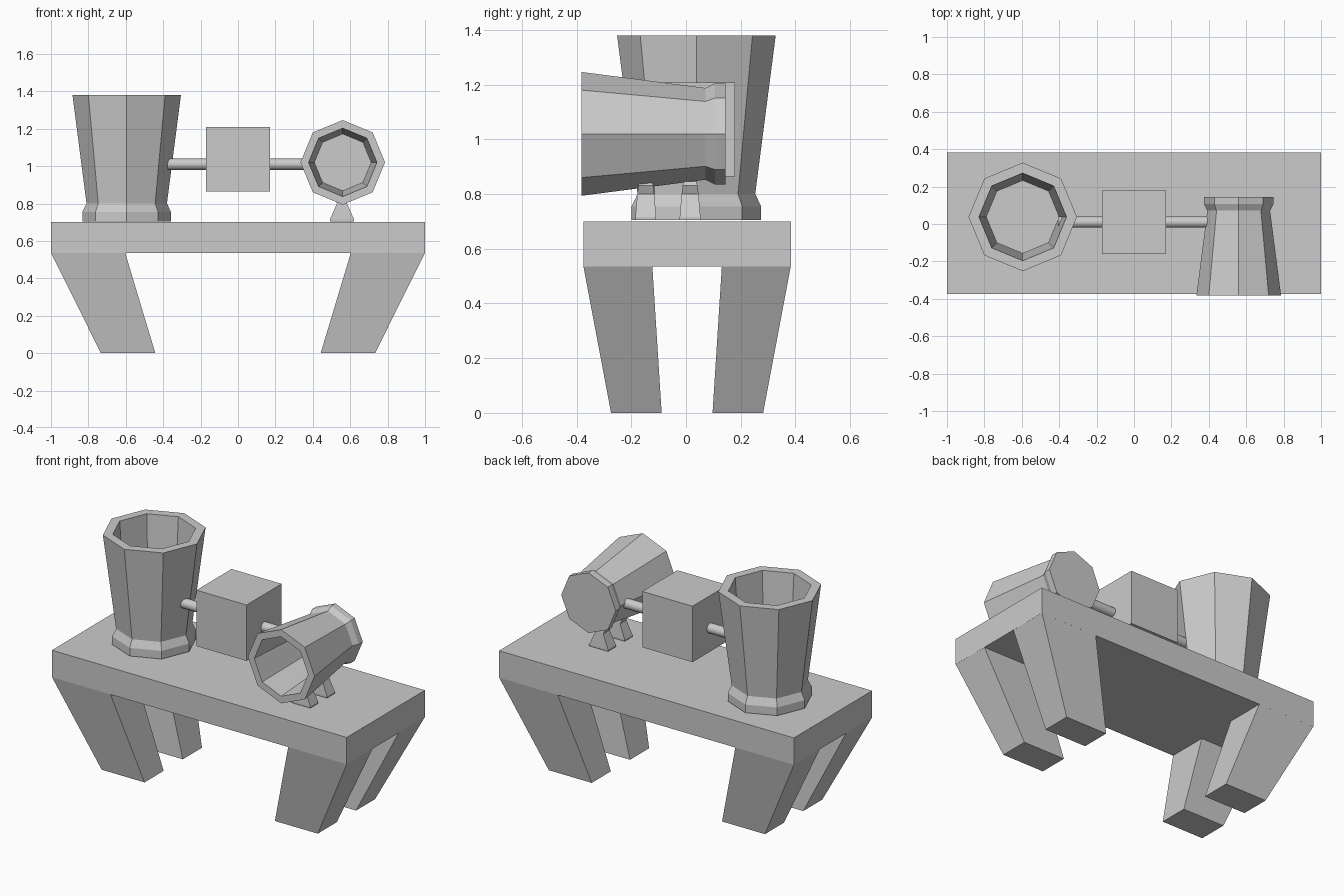
import bpy, bmesh, math
from mathutils import Matrix, Vector

cube = bpy.data.objects.get("Cube")
if cube:
    bpy.data.objects.remove(cube, do_unlink=True)

# One plain grey for every part
grey = bpy.data.materials.new("plain grey")
grey.use_nodes = True
colour = (0.6, 0.6, 0.6, 1)
grey.diffuse_color = colour
grey.node_tree.nodes["Principled BSDF"].inputs["Base Color"].default_value = colour


def finish(name, bm):
    bmesh.ops.recalc_face_normals(bm, faces=bm.faces)
    mesh = bpy.data.meshes.new(name)
    bm.to_mesh(mesh)
    bm.free()
    mesh.materials.append(grey)
    obj = bpy.data.objects.new(name, mesh)
    bpy.context.collection.objects.link(obj)
    return obj


def loft(name, rings):
    """Skin a stack of equal-length rings and cap both ends."""
    bm = bmesh.new()
    loops = [[bm.verts.new(p) for p in ring] for ring in rings]
    n = len(loops[0])
    for a, b in zip(loops, loops[1:]):
        for i in range(n):
            j = (i + 1) % n
            bm.faces.new((a[i], a[j], b[j], b[i]))
    bm.faces.new(loops[0])
    bm.faces.new(loops[-1])
    return finish(name, bm)


def rect(x0, x1, y0, y1, z):
    return [(x0, y0, z), (x1, y0, z), (x1, y1, z), (x0, y1, z)]


def box(name, x0, x1, y0, y1, z0, z1):
    return loft(name, [rect(x0, x1, y0, y1, z0), rect(x0, x1, y0, y1, z1)])


def circle(r, z, sides):
    return [(r * math.cos(a), r * math.sin(a), z)
            for a in (i * math.tau / sides for i in range(sides))]


# Table top
box("table_top", -1, 1, -0.375, 0.383, 0.535, 0.7)

# Four splayed legs
for side, sx in (("left", 1), ("right", -1)):
    for end, sy in (("front", -1), ("back", 1)):
        foot = rect(sx * 0.442, sx * 0.733, 0.004 + sy * 0.093, 0.004 + sy * 0.278, 0)
        head = rect(sx * 0.603, sx, 0.004 + sy * 0.127, 0.004 + sy * 0.379, 0.536)
        loft(f"{end}_{side}_leg", [foot, head])

# Octagonal cups: outer wall, rim, inner wall, floor
PROFILE = [(0.237, 0), (0.237, 0.05), (0.215, 0.095), (0.29, 0.675),
           (0.234, 0.675), (0.195, 0.1)]


def cup(name, matrix):
    return loft(name, [[matrix @ Vector(p) for p in circle(r, z, 8)] for r, z in PROFILE])


cup("upright_cup", Matrix.Translation((-0.595, 0.038, 0.705)))
cup("tipped_cup", Matrix.Translation((0.56, 0.145, 1.02))
    @ Matrix.Rotation(math.pi / 2, 4, "X") @ Matrix.Scale(0.78, 4))

# Block on the connecting rod
box("centre_block", -0.17, 0.17, -0.16, 0.18, 0.865, 1.208)
rod = loft("connecting_rod", [[(z, x + 0.01, y + 1.01) for x, y, z in circle(0.03, end, 32)]
                              for end in (-0.405, 0.4)])
bpy.context.view_layer.objects.active = rod
rod.select_set(True)
bpy.ops.object.shade_smooth_by_angle()
rod.select_set(False)

# Two waisted stands under the tipped cup
STAND = [(0.064, 0.038, 0.705), (0.064, 0.038, 0.716), (0.027, 0.031, 0.8),
         (0.042, 0.027, 0.832), (0.036, 0.022, 0.845)]
for name, y in (("front_stand", -0.147), ("back_stand", 0.015)):
    loft(name, [rect(0.556 - w, 0.556 + w, y - d, y + d, z) for w, d, z in STAND])
